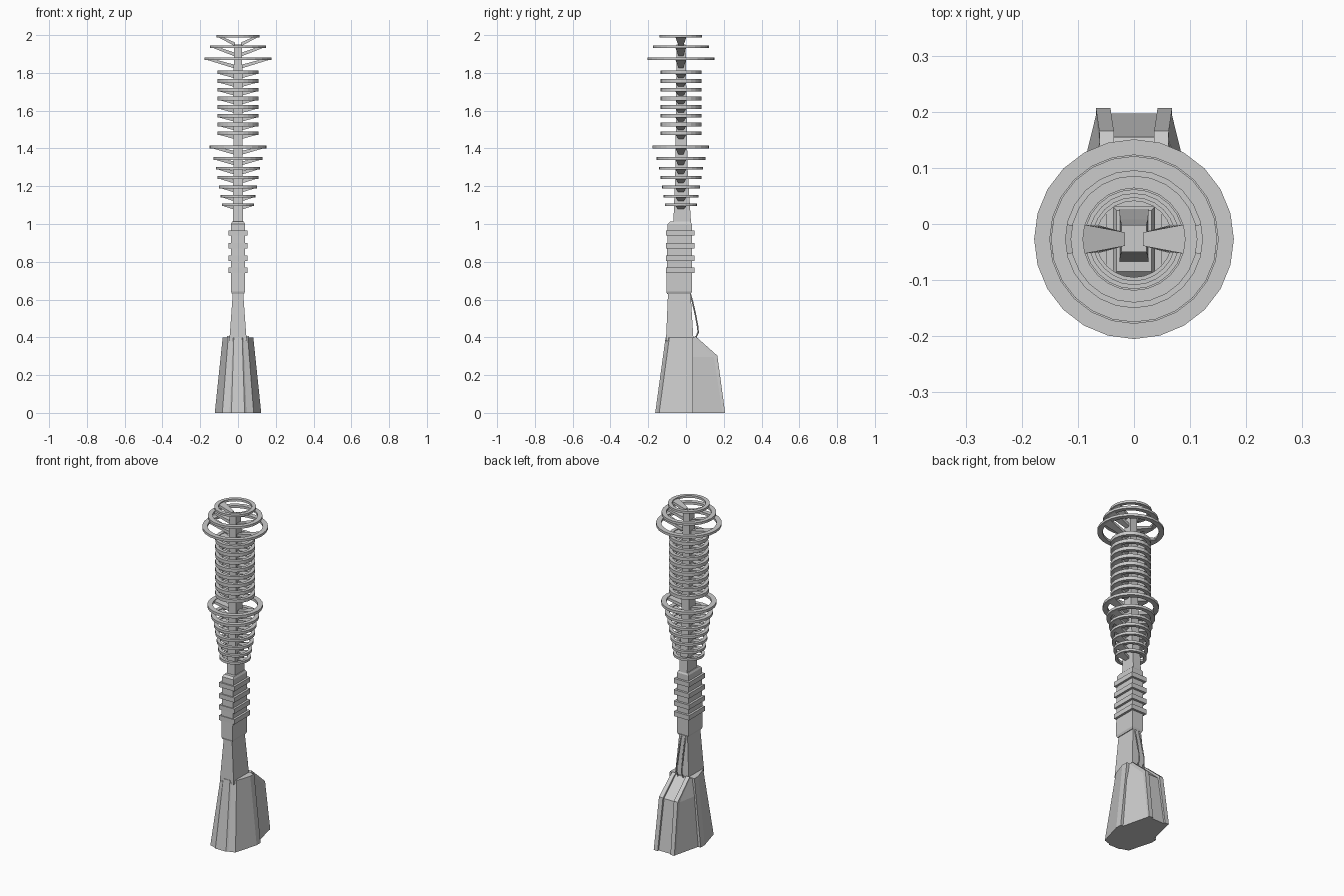
import bpy, bmesh, math

if "Cube" in bpy.data.objects:
    bpy.data.objects.remove(bpy.data.objects["Cube"])

CY = -0.027  # mast axis in y


def finish(name, bm):
    bmesh.ops.recalc_face_normals(bm, faces=bm.faces)
    me = bpy.data.meshes.new(name)
    bm.to_mesh(me)
    bm.free()
    ob = bpy.data.objects.new(name, me)
    bpy.context.collection.objects.link(ob)
    return ob


def loft(bm, sections, closed=False):
    """Skin a list of equal-length point loops; cap unless closed."""
    rows = [[bm.verts.new(p) for p in s] for s in sections]
    n = len(rows[0])
    pairs = list(zip(rows, rows[1:])) + ([(rows[-1], rows[0])] if closed else [])
    for a, b in pairs:
        for i in range(n):
            j = (i + 1) % n
            bm.faces.new((a[i], a[j], b[j], b[i]))
    if not closed:
        bm.faces.new(rows[0])
        bm.faces.new(rows[-1])


def rect(hx, y0, y1, z):
    return [(-hx, y0, z), (hx, y0, z), (hx, y1, z), (-hx, y1, z)]


def mirrored(half, z):
    """Outline from its right half (x, y), mirrored over x."""
    return [(x, y, z) for x, y in half] + [(-x, y, z) for x, y in reversed(half)]


def solid(name, sections):
    bm = bmesh.new()
    loft(bm, sections)
    return finish(name, bm)


# Front half of the base
solid("base_body", [
    mirrored([(.035, -.163), (.045, -.155), (.083, -.142), (.123, 0), (.123, .037)], 0),
    mirrored([(.022, -.108), (.028, -.102), (.052, -.088), (.081, 0), (.081, .037)], .4)])

# Rear housing with a sloped top
solid("base_housing", [
    mirrored([(.108, .03), (.067, .197)], 0),
    mirrored([(.083, .03), (.060, .155)], .295),
    mirrored([(.068, .03), (.056, .047)], .398)])

# Raised rails framing the housing back
bm = bmesh.new()
for s in (-1, 1):
    stations = [(.207, .18, 0, 0, .042, .068), (.166, .14, .303, .28, .036, .062),
                (.048, .035, .408, .385, .034, .058)]
    loft(bm, [[(s * xi, yo, zo), (s * xo, yo, zo), (s * xo, yi, zi), (s * xi, yi, zi)]
              for yo, yi, zo, zi, xi, xo in stations])
finish("housing_rails", bm)

# Neck and grip
solid("neck", [rect(.046, -.106, .04, .38), rect(.027, -.095, .024, .64)])
solid("grip", [rect(.032, -.1, .026, .63), rect(.037, -.104, .031, .642),
               rect(.037, -.097, .031, 1.0), rect(.031, -.085, .024, 1.012)])
bm = bmesh.new()
for z in (.952, .885, .818, .755):
    loft(bm, [rect(.05, -.106, .044, z - .014), rect(.05, -.106, .044, z + .014)])
finish("grip_bands", bm)

# Tapered mast
solid("mast", [rect(.026, -.067, .027, 1.0), rect(.025, -.056, .008, 1.3),
               rect(.022, -.05, -.002, 1.95)])

# Antenna rings: (height, radius, radial width, thickness, strut drop)
rings = [(1.993, .113, .022, .013, .052), (1.939, .148, .026, .014, .052),
         (1.875, .178, .028, .014, .052), (1.408, .15, .028, .016, .042)]
rings += [(1.803 - i * .046, .108, .02, .02, .032) for i in range(8)]
rings += [(1.346, .13, .025, .015, .036), (1.295, .116, .022, .015, .034),
          (1.246, .108, .02, .015, .032), (1.196, .1, .019, .015, .03),
          (1.147, .092, .018, .014, .028), (1.101, .085, .017, .014, .026)]

ring_bm, strut_bm = bmesh.new(), bmesh.new()
SEG = 24
for z, r, w, t, drop in rings:
    h = t / 2
    loops = []
    for i in range(SEG):
        a = 2 * math.pi * i / SEG
        loops.append([(rr * math.cos(a), CY + rr * math.sin(a), z + dz)
                      for rr, dz in ((r, -h), (r, h), (r - w, h), (r - w, -h))])
    loft(ring_bm, loops, closed=True)
    # flared struts rising from mast to ring on both sides
    for s in (-1, 1):
        sec = []
        for x, hw, zb, zt in ((.016, .012, z - drop, z - drop + .02),
                              (r - w * .6, .028, z - h, z + h * .8)):
            sec.append([(s * x, CY - hw, zb), (s * x, CY + hw, zb),
                        (s * x, CY + hw, zt), (s * x, CY - hw, zt)])
        loft(strut_bm, sec)
finish("antenna_rings", ring_bm)
finish("ring_struts", strut_bm)

# Cables from grip to housing
for k, x in enumerate((-.014, .014)):
    cu = bpy.data.curves.new("cable", 'CURVE')
    cu.dimensions = '3D'
    cu.bevel_depth = .004
    cu.bevel_resolution = 0
    cu.use_fill_caps = True
    sp = cu.splines.new('POLY')
    path = [(.022, .632), (.034, .59), (.05, .52), (.063, .45), (.064, .425), (.05, .395)]
    sp.points.add(len(path) - 1)
    for p, (y, z) in zip(sp.points, path):
        p.co = (x * (1 + (.63 - z)), y, z, 1)
    ob = bpy.data.objects.new(f"cable_{k + 1}", cu)
    bpy.context.collection.objects.link(ob)
